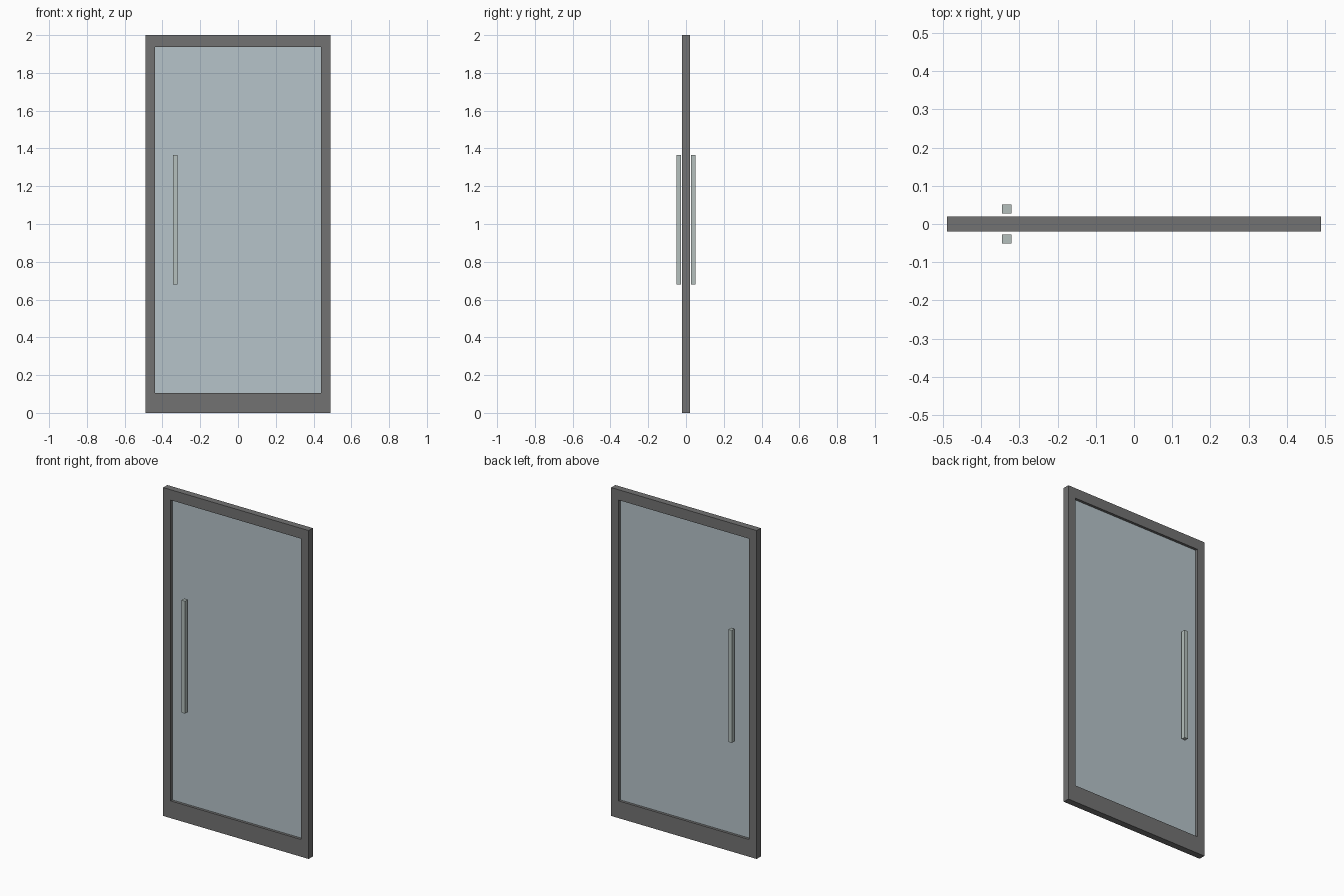
import bpy
import bmesh

if "Cube" in bpy.data.objects:
    bpy.data.objects.remove(bpy.data.objects["Cube"], do_unlink=True)

WIDTH, HEIGHT, THICK = 0.98, 2.0, 0.04
STILE, TOP_RAIL, BOTTOM_RAIL = 0.05, 0.063, 0.105


def material(name, colour):
    mat = bpy.data.materials.new(name)
    mat.use_nodes = True
    rgba = (*colour, 1.0)
    mat.diffuse_color = rgba
    for node in mat.node_tree.nodes:
        if node.type == "BSDF_PRINCIPLED":
            node.inputs["Base Color"].default_value = rgba
    return mat


def finish(name, bm, mat):
    bmesh.ops.recalc_face_normals(bm, faces=bm.faces)
    mesh = bpy.data.meshes.new(name)
    bm.to_mesh(mesh)
    bm.free()
    mesh.materials.append(mat)
    obj = bpy.data.objects.new(name, mesh)
    bpy.context.collection.objects.link(obj)
    return obj


def box(name, x, y, z, mat):
    """Box from (min, max) pairs along each axis."""
    bm = bmesh.new()
    bmesh.ops.create_cube(bm, size=1)
    for v in bm.verts:
        for i, (low, high) in enumerate((x, y, z)):
            v.co[i] = high if v.co[i] > 0 else low
    return finish(name, bm, mat)


def rectangle_edges(bm, x, z, y):
    corners = ((-x, z[0]), (x, z[0]), (x, z[1]), (-x, z[1]))
    verts = [bm.verts.new((cx, y, cz)) for cx, cz in corners]
    return [bm.edges.new((verts[i], verts[(i + 1) % 4])) for i in range(4)]


frame_grey = material("frame grey", (0.17, 0.17, 0.17))
glass_blue = material("glass blue grey", (0.47, 0.55, 0.59))
handle_grey = material("handle pale grey", (0.46, 0.53, 0.51))

# Frame: mitred ring pulled through the door thickness
opening_x = WIDTH / 2 - STILE
opening_z = (BOTTOM_RAIL, HEIGHT - TOP_RAIL)
bm = bmesh.new()
edges = rectangle_edges(bm, WIDTH / 2, (0, HEIGHT), -THICK / 2)
edges += rectangle_edges(bm, opening_x, opening_z, -THICK / 2)
bmesh.ops.bridge_loops(bm, edges=edges)
back = bmesh.ops.extrude_face_region(bm, geom=bm.faces[:], use_keep_orig=True)
for item in back["geom"]:
    if isinstance(item, bmesh.types.BMVert):
        item.co.y = THICK / 2
finish("door_frame", bm, frame_grey)

# Glass pane set in the middle of the frame
box("glass_pane", (-opening_x, opening_x), (-0.004, 0.004), opening_z, glass_blue)

# Square bar handles on both sides
for name, side in (("front_handle", -1), ("back_handle", 1)):
    y = sorted((side * 0.027, side * 0.051))
    box(name, (-0.345, -0.321), y, (0.68, 1.365), handle_grey)
